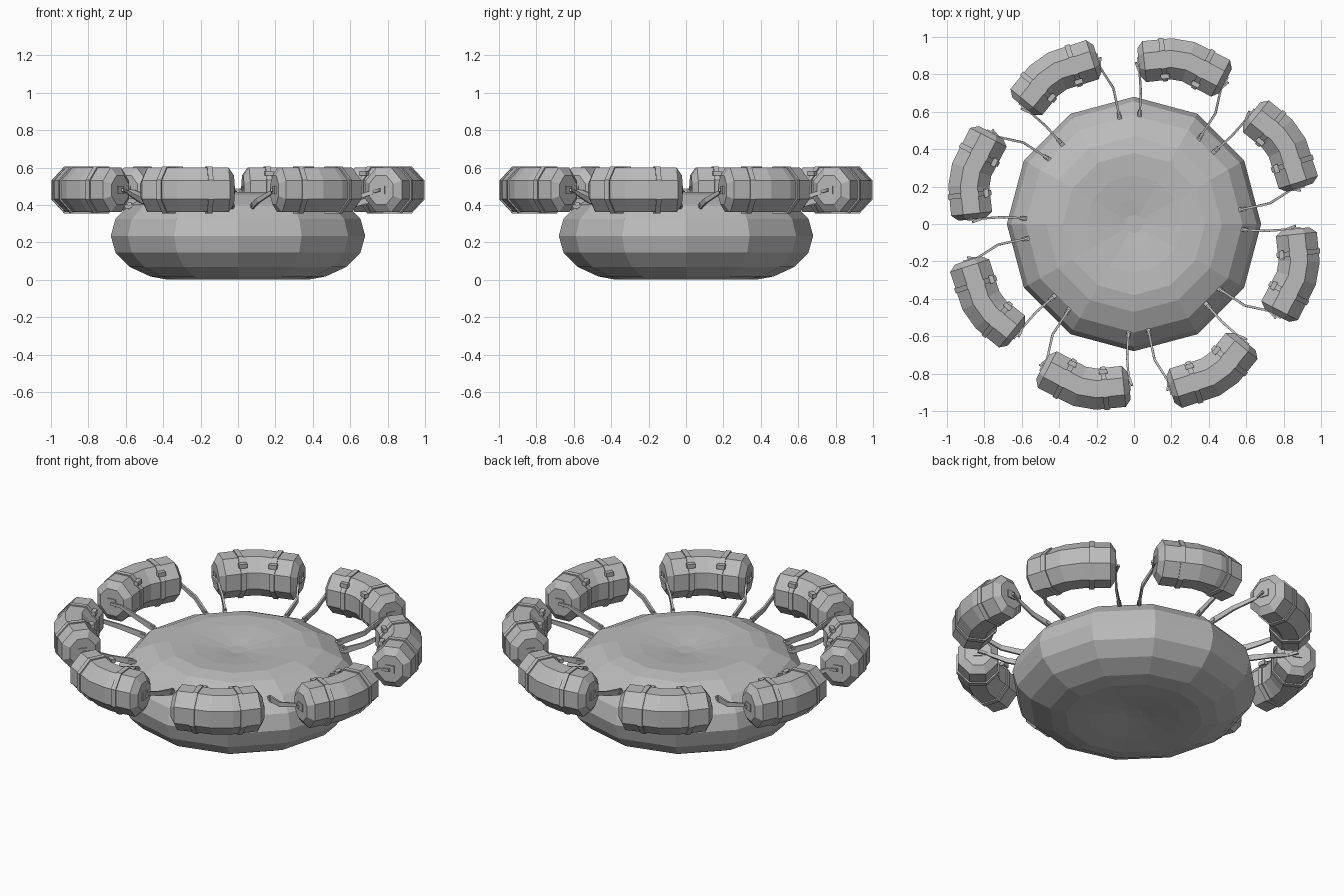
import bpy, bmesh, math
from mathutils import Vector, Matrix

old = bpy.data.objects.get("Cube")
if old:
    bpy.data.objects.remove(old, do_unlink=True)

grey = bpy.data.materials.new("plain_grey")
grey.use_nodes = True
grey.diffuse_color = (0.5, 0.5, 0.5, 1)
grey.node_tree.nodes["Principled BSDF"].inputs["Base Color"].default_value = (0.5, 0.5, 0.5, 1)

UP = Vector((0, 0, 1))
POD_Z = 0.48


def loft(rings):
    """Skin a list of closed rings and cap both ends."""
    bm = bmesh.new()
    loops = [[bm.verts.new(p) for p in ring] for ring in rings]
    for a, b in zip(loops, loops[1:]):
        for i in range(len(a)):
            j = (i + 1) % len(a)
            bm.faces.new((a[i], a[j], b[j], b[i]))
    bm.faces.new(loops[0])
    bm.faces.new(loops[-1])
    return bm


def to_mesh(bm, name):
    bmesh.ops.recalc_face_normals(bm, faces=bm.faces)
    mesh = bpy.data.meshes.new(name)
    bm.to_mesh(mesh)
    bm.free()
    mesh.materials.append(grey)
    return mesh


def place(mesh, name, angle=0):
    ob = bpy.data.objects.new(name, mesh)
    ob.rotation_euler.z = angle
    bpy.context.collection.objects.link(ob)


def octagon(centre, tangent, scale=1.0):
    """Upright eight-sided section across the tangent direction."""
    out = Vector((-tangent.y, tangent.x, 0)).normalized()
    r = scale / math.cos(math.pi / 8)
    angles = [math.pi / 8 + k * math.pi / 4 for k in range(8)]
    return [centre + out * (0.11 * r * math.cos(a)) + UP * (0.119 * r * math.sin(a)) for a in angles]


def box(size, matrix):
    bm = bmesh.new()
    bmesh.ops.create_cube(bm, size=1, matrix=matrix @ Matrix.Diagonal((*size, 1)))
    return bm


def frame(centre, direction):
    return Matrix.Translation(centre) @ direction.to_track_quat("X", "Z").to_matrix().to_4x4()


def ribbon(points, heights):
    """Thin upright strap along a path."""
    rings = []
    for i, p in enumerate(points):
        t = points[min(i + 1, len(points) - 1)] - points[max(i - 1, 0)]
        side = t.cross(UP).normalized() * 0.006
        h = side.cross(t).normalized() * heights[i] / 2
        rings.append([p + side + h, p - side + h, p - side - h, p + side - h])
    return loft(rings)


# Cushion body: twelve-sided, with a shallow dimple above and below
half = [(0.05, 0.2), (0.13, 0.212), (0.26, 0.228), (0.38, 0.234), (0.47, 0.217),
        (0.58, 0.166), (0.655, 0.09)]
profile = [(r, -z) for r, z in half] + [(0.68, 0)] + [(r, z) for r, z in reversed(half)]
rings = []
for r, z in profile:
    rings.append([Vector((r * math.cos(k * math.pi / 6), r * math.sin(k * math.pi / 6), 0.235 + z))
                  for k in range(12)])
place(to_mesh(loft(rings), "cushion_body"), "cushion_body")

# Bent pod with bevelled ends
path = [Vector((x, y, POD_Z)) for x, y in ((0.025, 0.865), (0.2, 0.883), (0.29, 0.868), (0.49, 0.765))]
start_dir = (path[1] - path[0]).normalized()
end_dir = (path[3] - path[2]).normalized()
mid_dir = (path[2] - path[1]).normalized()
sections = [
    (path[0], start_dir, 0.66), (path[0] + start_dir * 0.03, start_dir, 1),
    (path[1], start_dir + mid_dir, 1), (path[2], mid_dir + end_dir, 1),
    (path[3] - end_dir * 0.03, end_dir, 1), (path[3], end_dir, 0.66)]
parts = {"pod": loft([octagon(*s) for s in sections])}

# Bands round the pod, each with a buckle on the inner shoulder
for name, centre, d in (("left", path[0].lerp(path[1], 0.75), start_dir),
                        ("right", path[2].lerp(path[3], 0.4), end_dir)):
    parts[name + "_band"] = loft([octagon(centre + d * s, d, 1.06) for s in (-0.014, 0.014)])
    inward = Vector((d.y, -d.x, 0))
    parts[name + "_buckle"] = box((0.045, 0.025, 0.025),
                                  frame(centre + inward * 0.09 + UP * 0.09, d))

# Tethers from the pod ends down to the body, with hooks and anchor pads
tethers = {
    "left": [(0.03, 0.81, 0.47), (0.037, 0.7, 0.425), (0.03, 0.585, 0.395)],
    "right": [(0.465, 0.725, 0.47), (0.435, 0.59, 0.425), (0.35, 0.46, 0.395)]}
for name, pts in tethers.items():
    pts = [Vector(p) for p in pts]
    parts[name + "_tether"] = ribbon(pts, (0.02, 0.028, 0.036))
    parts[name + "_anchor"] = box((0.05, 0.022, 0.016), frame(pts[2], pts[2] - pts[1]))
    cap, d = (path[0], -start_dir) if name == "left" else (path[3], end_dir)
    parts[name + "_hook_plate"] = box((0.012, 0.05, 0.045), frame(cap, d))
    tip = cap + d * 0.016
    parts[name + "_hook"] = ribbon([tip, tip.lerp(pts[0], 0.6), pts[0]], (0.016, 0.016, 0.016))

# Eight copies round the body
for part, bm in parts.items():
    mesh = to_mesh(bm, part)
    for k in range(8):
        place(mesh, f"{part}_{k + 1}", k * math.pi / 4)
